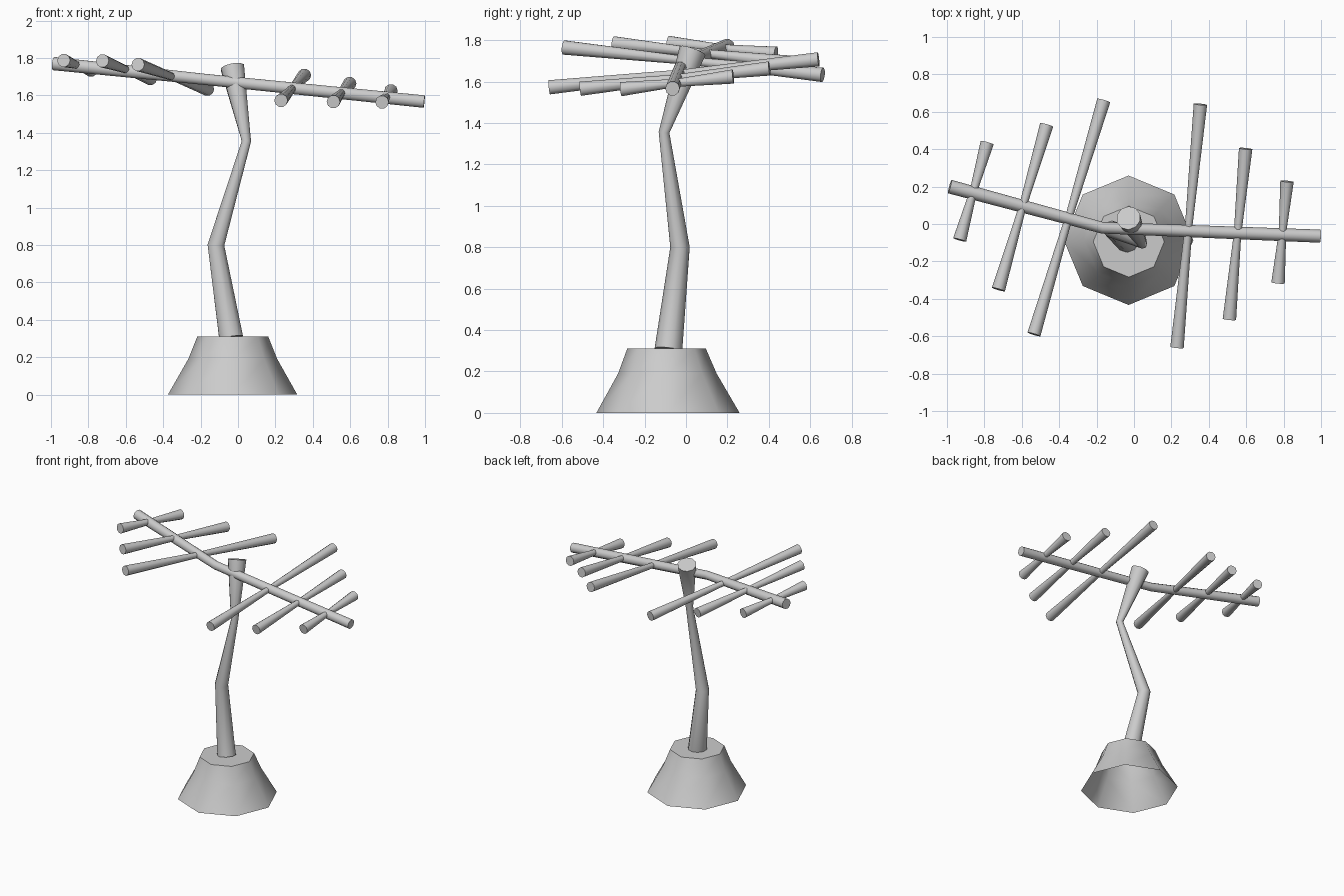
import bpy, bmesh, math
from mathutils import Vector

if "Cube" in bpy.data.objects:
    bpy.data.objects.remove(bpy.data.objects["Cube"])


def skin_rings(name, rings, cap_start=True, cap_end=True):
    """Bridge a list of equal-sized vertex rings into a smooth-shaded object."""
    bm = bmesh.new()
    loops = [[bm.verts.new(p) for p in ring] for ring in rings]
    n = len(loops[0])
    for a, b in zip(loops, loops[1:]):
        for i in range(n):
            j = (i + 1) % n
            bm.faces.new((a[i], a[j], b[j], b[i]))
    if cap_start:
        bm.faces.new(loops[0][::-1])
    if cap_end:
        bm.faces.new(loops[-1])
    bmesh.ops.recalc_face_normals(bm, faces=bm.faces)
    me = bpy.data.meshes.new(name)
    bm.to_mesh(me)
    bm.free()
    ob = bpy.data.objects.new(name, me)
    bpy.context.collection.objects.link(ob)
    bpy.context.view_layer.objects.active = ob
    ob.select_set(True)
    bpy.ops.object.shade_smooth_by_angle(angle=math.radians(50))
    ob.select_set(False)
    return ob


def tube(name, points, radii, up, sides=10):
    """Tapered tube along a path."""
    pts = [Vector(p) for p in points]
    rings = []
    for i, p in enumerate(pts):
        d = Vector()
        if i > 0:
            d += (p - pts[i - 1]).normalized()
        if i < len(pts) - 1:
            d += (pts[i + 1] - p).normalized()
        d.normalize()
        u = Vector(up).cross(d).normalized()
        v = d.cross(u)
        rings.append([p + radii[i] * (u * math.cos(a) + v * math.sin(a))
                      for a in (2 * math.pi * k / sides for k in range(sides))])
    return skin_rings(name, rings)


# Octagonal base, open underneath
def octagon(cx, cy, r, z):
    return [(cx + r * math.cos(k * math.pi / 4), cy + r * math.sin(k * math.pi / 4), z)
            for k in range(8)]


skin_rings("base", [octagon(-0.029, -0.087, 0.346, 0),
                    octagon(-0.028, -0.090, 0.238, 0.19),
                    octagon(-0.028, -0.094, 0.190, 0.31)], cap_start=False)

# Crooked mast
tube("mast",
     [(-0.037, -0.085, 0.305), (-0.118, -0.029, 0.80), (0.045, -0.106, 1.355), (-0.03, 0.032, 1.75)],
     [0.067, 0.047, 0.026, 0.066], up=(1, 0, 0))

# Bent boom across the top
tube("boom", [(-0.985, 0.20, 1.77), (-0.17, -0.02, 1.685), (0.996, -0.065, 1.567)],
     [0.037, 0.031, 0.035], up=(0, 0, 1))

# Crossbars: front end, back end, thinner in the middle
crossbars = [
    ((-0.932, -0.085, 1.787), (-0.785, 0.435, 1.735)),
    ((-0.725, -0.350, 1.785), (-0.467, 0.530, 1.690)),
    ((-0.535, -0.590, 1.765), (-0.162, 0.660, 1.633)),
    ((0.230, -0.660, 1.573), (0.355, 0.640, 1.708)),
    ((0.510, -0.510, 1.566), (0.597, 0.403, 1.664)),
    ((0.770, -0.315, 1.564), (0.818, 0.228, 1.625)),
]
for i, (a, b) in enumerate(crossbars, 1):
    mid = (Vector(a) + Vector(b)) / 2
    tube(f"crossbar_{i}", [a, mid, b], [0.036, 0.020, 0.036], up=(0, 0, 1))
